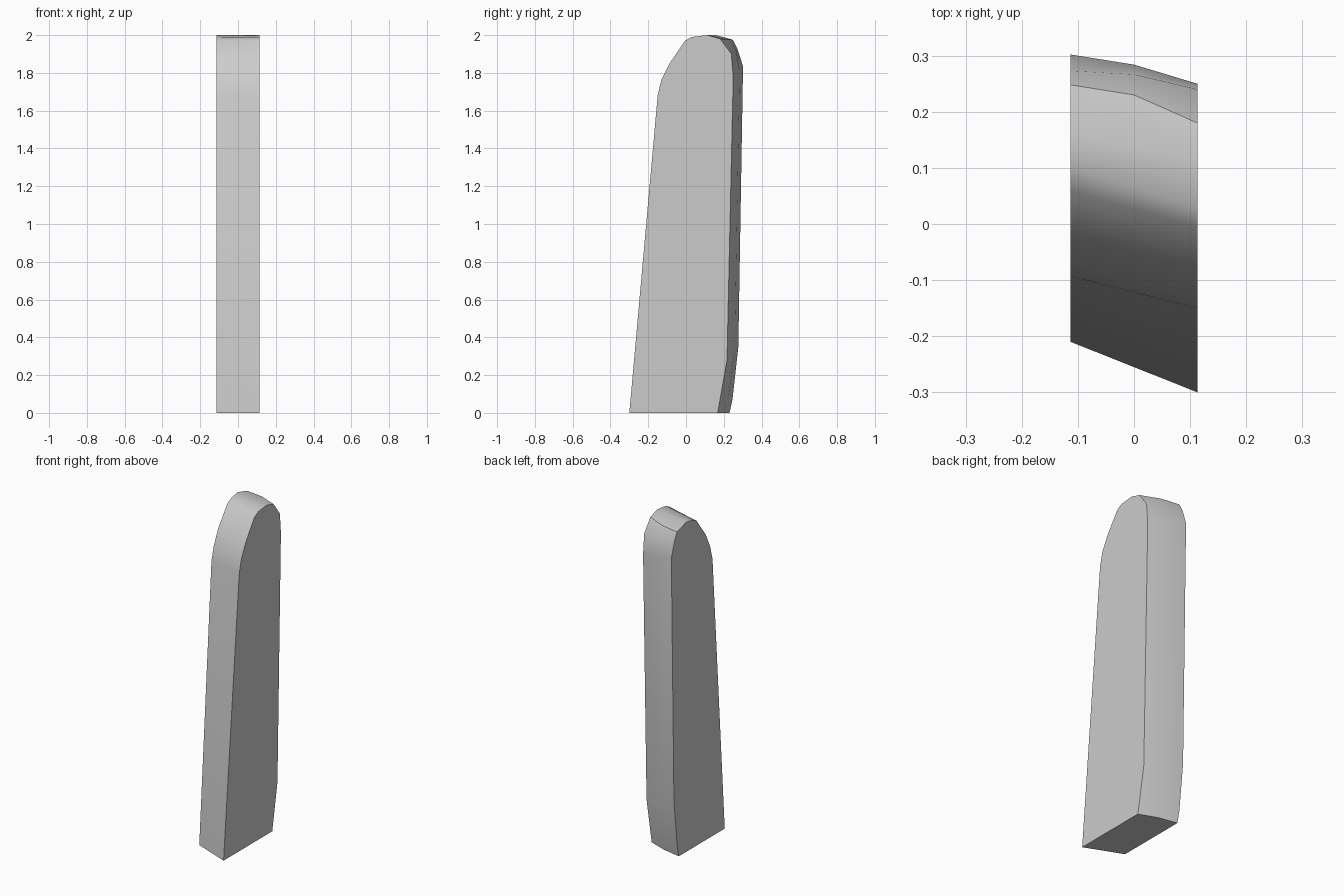
import bpy
import bmesh

cube = bpy.data.objects.get("Cube")
if cube:
    bpy.data.objects.remove(cube)

HALF = 0.113

# Outline stations: (y, z) on the -x side, (y, z) on the +x side, bow of the back
STATIONS = [
    ((-0.21, 0), (-0.30, 0), 0),
    ((-0.093, 1.68), (-0.15, 1.68), 0),
    ((-0.07, 1.765), (-0.13, 1.765), 0),
    ((-0.03, 1.85), (-0.087, 1.85), 0),
    ((0.06, 1.97), (-0.005, 1.97), 0),
    ((0.10, 1.99), (0.03, 1.99), 0),
    ((0.16, 2.0), (0.114, 2.0), 0),
    ((0.248, 1.975), (0.18, 1.98), 0.016),
    ((0.273, 1.925), (0.24, 1.90), 0.01),
    ((0.302, 1.835), (0.25, 1.78), 0.008),
    ((0.277, 0.35), (0.217, 0.28), 0.01),
    ((0.246, 0.07), (0.18, 0.07), 0.01),
    ((0.23, 0), (0.167, 0), 0.01),
]

bm = bmesh.new()
rows = []
for low, high, bow in STATIONS:
    row = [bm.verts.new((-HALF, *low))]
    if bow:
        row.append(bm.verts.new((0, (low[0] + high[0]) / 2 + bow,
                                 (low[1] + high[1]) / 2)))
    row.append(bm.verts.new((HALF, *high)))
    rows.append(row)

# Wrap the rim between neighbouring stations
for i, (a, b) in enumerate(zip(rows, rows[1:])):
    if i == 0:
        # Twisted front panel folds along its diagonal
        bm.faces.new((a[0], a[1], b[0]))
        bm.faces.new((a[1], b[1], b[0]))
    elif len(a) == len(b):
        for k in range(len(a) - 1):
            bm.faces.new((a[k], a[k + 1], b[k + 1], b[k]))
    else:
        bm.faces.new(a + b[::-1])

# Flat sides and base
bm.faces.new([r[0] for r in rows])
bm.faces.new([r[-1] for r in rows])
bm.faces.new(rows[0] + rows[-1][::-1])
bmesh.ops.recalc_face_normals(bm, faces=bm.faces)

mesh = bpy.data.meshes.new("rounded_blade")
bm.to_mesh(mesh)
bm.free()
blade = bpy.data.objects.new("rounded_blade", mesh)
bpy.context.collection.objects.link(blade)

# Plain grey
grey = bpy.data.materials.new("light_grey")
grey.use_nodes = True
colour = (0.6, 0.6, 0.6, 1)
grey.diffuse_color = colour
grey.node_tree.nodes["Principled BSDF"].inputs["Base Color"].default_value = colour
mesh.materials.append(grey)

# Smooth rim with crisp side edges
bpy.ops.object.select_all(action='DESELECT')
blade.select_set(True)
bpy.context.view_layer.objects.active = blade
bpy.ops.object.shade_smooth_by_angle(angle=0.56)
